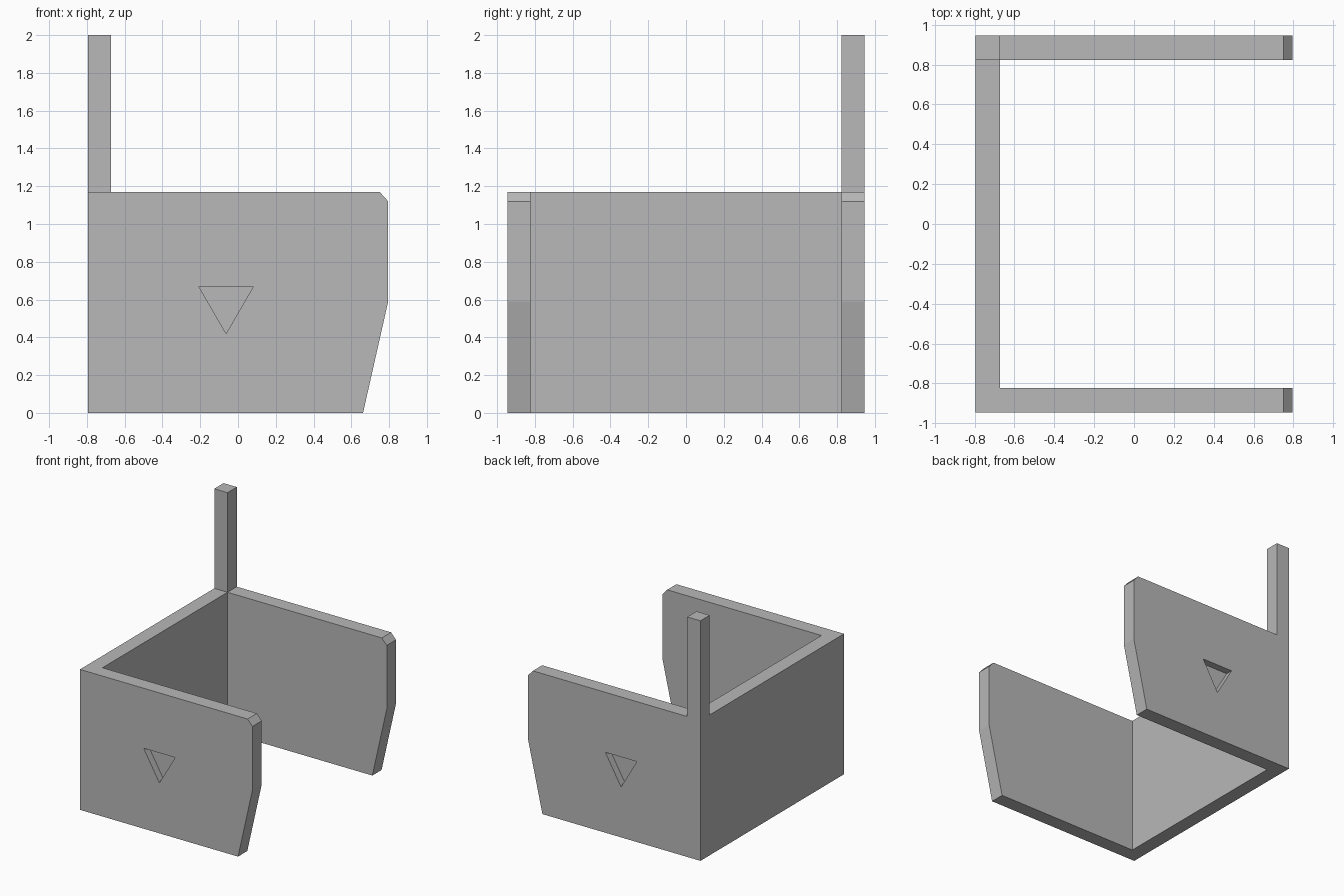
import bpy, bmesh
from mathutils import Vector

if "Cube" in bpy.data.objects:
    bpy.data.objects.remove(bpy.data.objects["Cube"])

grey = bpy.data.materials.new("plain grey")
grey.use_nodes = True
colour = (0.48, 0.48, 0.48, 1)
grey.diffuse_color = colour
grey.node_tree.nodes["Principled BSDF"].inputs["Base Color"].default_value = colour

X, Y, TOP, WALL = 0.795, 0.945, 1.17, 0.122
RECESS = 0.06


def prism(name, outline, direction):
    """Extrude a closed outline of 3D points along a direction."""
    bm = bmesh.new()
    face = bm.faces.new([bm.verts.new(p) for p in outline])
    result = bmesh.ops.extrude_face_region(bm, geom=[face])
    verts = [v for v in result["geom"] if isinstance(v, bmesh.types.BMVert)]
    bmesh.ops.translate(bm, verts=verts, vec=Vector(direction))
    bmesh.ops.recalc_face_normals(bm, faces=bm.faces)
    mesh = bpy.data.meshes.new(name)
    bm.to_mesh(mesh)
    bm.free()
    mesh.materials.append(grey)
    obj = bpy.data.objects.new(name, mesh)
    bpy.context.collection.objects.link(obj)
    return obj


def cut(target, cutter):
    """Subtract the cutter from the target, then discard it."""
    mod = target.modifiers.new("cut", "BOOLEAN")
    mod.operation = "DIFFERENCE"
    mod.solver = "EXACT"
    mod.object = cutter
    bpy.context.view_layer.objects.active = target
    bpy.ops.object.modifier_apply(modifier=mod.name)
    bpy.data.objects.remove(cutter)


# Three-sided wall, open towards +x
inner_x, inner_y = -X + WALL, Y - WALL
plan = [(-X, -Y), (X, -Y), (X, -inner_y), (inner_x, -inner_y),
        (inner_x, inner_y), (X, inner_y), (X, Y), (-X, Y)]
walls = prism("walls", [(x, y, 0) for x, y in plan], (0, 0, TOP))

# Slanted lower end and chipped upper corner of both side walls
slant = [(0.662, 0), (X, 0.59), (1, 1.5), (1, -0.1), (0.64, -0.1)]
chip = [(X, 1.12), (0.75, TOP), (0.75, 1.3), (1, 1.3), (1, 1.12)]
for outline in (slant, chip):
    cut(walls, prism("end_cutter", [(x, -1.2, z) for x, z in outline], (0, 2.4, 0)))

# Triangular recess on each outer side
triangle = [(-0.208, 0.67), (0.082, 0.67), (-0.063, 0.42)]
for side in (-1, 1):
    start = side * (Y - RECESS)
    cut(walls, prism("recess_cutter", [(x, start, z) for x, z in triangle], (0, side * 0.3, 0)))

# Tall corner post
post = [(-X, inner_y), (inner_x, inner_y), (inner_x, Y), (-X, Y)]
prism("corner_post", [(x, y, TOP) for x, y in post], (0, 0, 2 - TOP))
